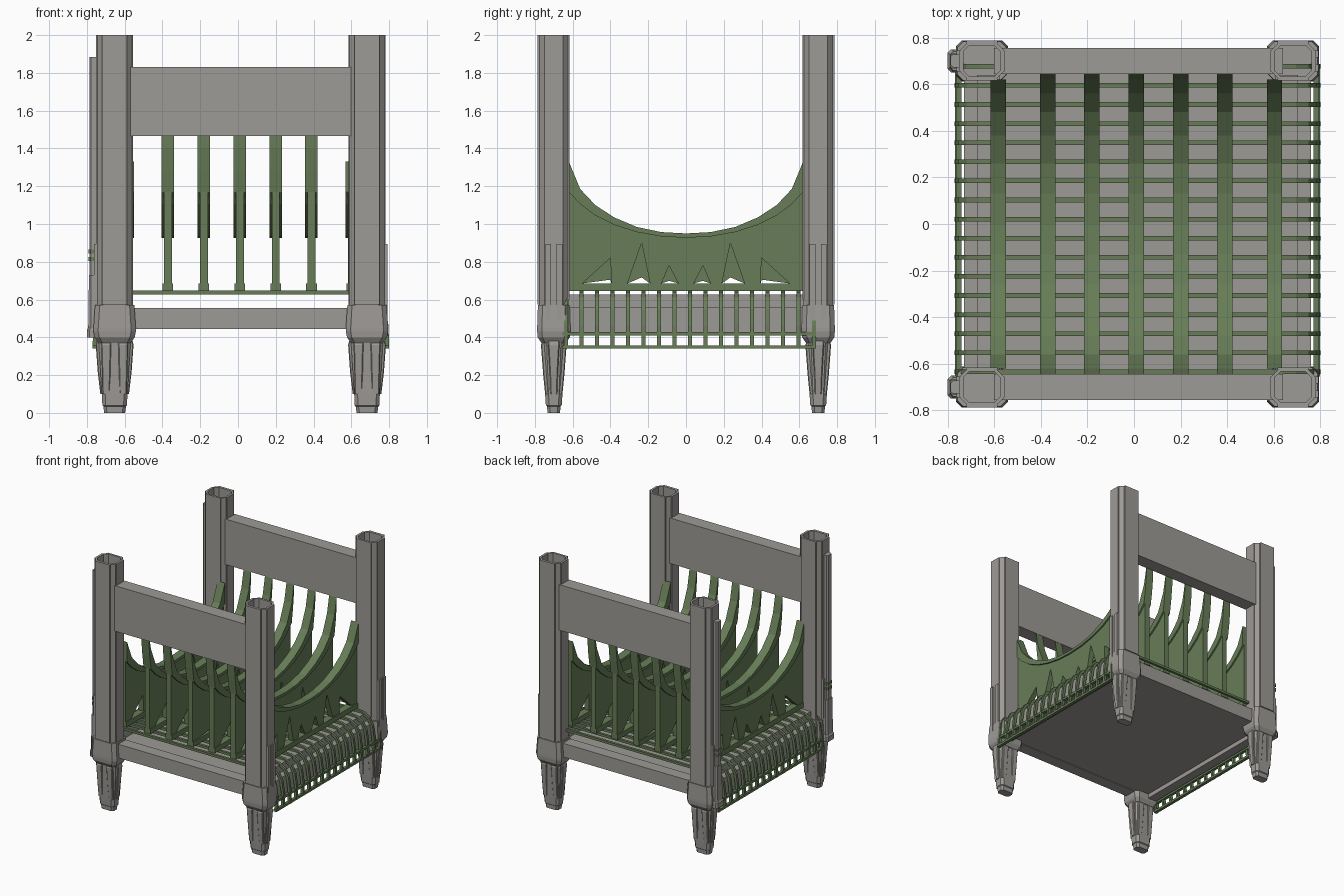
import bpy, bmesh

if "Cube" in bpy.data.objects:
    bpy.data.objects.remove(bpy.data.objects["Cube"])

CX = 0.015  # the frame sits slightly right of centre; the poles on the left balance it


def material(name, rgb):
    m = bpy.data.materials.new(name)
    m.diffuse_color = (*rgb, 1)
    m.use_nodes = True
    m.node_tree.nodes["Principled BSDF"].inputs["Base Color"].default_value = m.diffuse_color
    return m


GREY = material("weathered grey", (0.34, 0.325, 0.305))
GREEN = material("moss green", (0.135, 0.205, 0.095))


def finish(bm, name, mat):
    bmesh.ops.recalc_face_normals(bm, faces=bm.faces)
    me = bpy.data.meshes.new(name)
    bm.to_mesh(me)
    bm.free()
    me.materials.append(mat)
    ob = bpy.data.objects.new(name, me)
    bpy.context.collection.objects.link(ob)
    return ob


def box(name, x, y, z, mat):
    """Box from (min, max) pairs."""
    bm = bmesh.new()
    bmesh.ops.create_cube(bm, size=1)
    for v in bm.verts:
        v.co = [(a + b) / 2 + c * abs(b - a) for (a, b), c in zip((x, y, z), v.co)]
    return finish(bm, name, mat)


def extrude(name, pts, axis, lo, hi, mat):
    """Extrude a 2D outline along x (points are y,z) or y (points are x,z)."""
    bm = bmesh.new()

    def ring(t):
        return [bm.verts.new((t, a, b) if axis == 'x' else (a, t, b)) for a, b in pts]
    r0, r1 = ring(lo), ring(hi)
    bm.faces.new(r0)
    bm.faces.new(r1[::-1])
    n = len(pts)
    for i in range(n):
        bm.faces.new((r0[i], r0[(i + 1) % n], r1[(i + 1) % n], r1[i]))
    return finish(bm, name, mat)


def loft(name, cx, cy, sections, mat):
    """Stack of chamfered rectangles: (half x, half y, chamfer, z)."""
    bm = bmesh.new()
    rings = []
    for hx, hy, c, z in sections:
        pts = [(hx, hy - c), (hx - c, hy), (c - hx, hy), (-hx, hy - c),
               (-hx, c - hy), (c - hx, -hy), (hx - c, -hy), (hx, c - hy)]
        rings.append([bm.verts.new((cx + a, cy + b, z)) for a, b in pts])
    for a, b in zip(rings, rings[1:]):
        for i in range(8):
            j = (i + 1) % 8
            bm.faces.new((a[i], a[j], b[j], b[i]))
    bm.faces.new(rings[0])
    bm.faces.new(rings[-1])
    return finish(bm, name, mat)


def mirrored(half):
    """Close a half outline by mirroring it across the first axis."""
    return half + [(-a, b) for a, b in reversed(half) if a > 1e-6]


# Corner posts, feet and their trim
for sx in (-1, 1):
    for sy in (-1, 1):
        px, py = CX + sx * 0.668, sy * 0.7
        # hollow post, open at the top
        loft("post", px, py, [(.092, .078, .03, .42), (.092, .078, .03, 2.0),
                              (.08, .066, .026, 2.0), (.08, .066, .026, .56)], GREY)
        # raised panels on the front or back and inner faces
        box("post_panel", (px - .066, px + .066), (sy * .775, sy * .787), (.575, 2), GREY)
        box("post_inner_panel", (px - .066, px + .066), (sy * .617, sy * .625), (.6, 2), GREY)
        box("post_side_panel", (px + sx * .09, px + sx * .098),
            (py - .045, py + .045), (.54, 2), GREY)
        box("post_inner_side_panel", (px - sx * .09, px - sx * .098),
            (py - .045, py + .045), (.54, 2), GREY)
        # paired reinforcing strips on the outer side
        for dy in (-.03, .03):
            box("post_strip", (px + sx * .09, px + sx * .109),
                (py + dy - .015, py + dy + .015), (.42, .895), GREY)
        # collar and tapered foot
        loft("post_collar", px, py, [(.085, .065, .02, .37), (.106, .085, .025, .40),
                                     (.112, .088, .025, .43), (.112, .088, .025, .45),
                                     (.104, .084, .025, .57)], GREY)
        loft("foot", px, py, [(.055, .033, .015, 0), (.06, .036, .015, .035),
                              (.065, .042, .018, .04), (.068, .046, .018, .10),
                              (.085, .058, .02, .375)], GREY)
        # ridges down the foot
        for dx in (-.045, .045):
            loft("foot_ridge", px + dx, py, [(.02, .046, .005, .1), (.022, .056, .005, .2),
                                             (.026, .068, .005, .36), (.026, .06, .005, .38)], GREY)
        loft("foot_side_ridge", px, py, [(.076, .018, .005, .1), (.09, .022, .005, .22),
                                         (.1, .03, .005, .36), (.095, .03, .005, .38)], GREY)

# Front and back beams, upper and lower
for sy, side in ((-1, "front"), (1, "back")):
    box(side + "_top_beam", (-.60, .64), (sy * .645, sy * .755), (1.465, 1.83), GREY)
    box(side + "_lower_beam", (-.60, .64), (sy * .64, sy * .735), (.445, .555), GREY)

# Base slab and side rails
box("base_slab", (CX - .715, CX + .715), (-.66, .66), (.45, .55), GREY)
for sx in (-1, 1):
    box("side_rail", (CX + sx * .59, CX + sx * .69), (-.64, .64), (.54, .628), GREY)
    box("side_rail_skirt", (CX + sx * .67, CX + sx * .745), (-.64, .64), (.415, .56), GREY)

# Cross slats, bent down over both side rails
outer = [(.62, .647), (.68, .64), (.735, .61), (.768, .55), (.782, .46), (.785, .34)]
inner = [(.763, .34), (.76, .46), (.748, .54), (.72, .594), (.675, .619), (.62, .628)]
slat = [(a + CX, b) for a, b in mirrored(outer + inner)]
# the mirrored outline runs right end, deck underside, left end, deck top
for i in range(17):
    y = -.635 + i * .082
    extrude("cross_slat", slat, 'y', y - .01, y + .01, GREEN)

# Long rods tying the slat ends together
for sx in (-1, 1):
    for z, x in ((.349, .772), (.418, .768)):
        box("slat_rod", (CX + sx * (x - .012), CX + sx * (x + .012)),
            (-.655, .68), (z - .009, z + .009), GREEN)

# Curved ribs: runner, notched web and wide curved flange
under = [(.62, 1.17), (.56, 1.105), (.48, 1.045), (.38, .995), (.26, .957), (.13, .934), (0, .927)]
over = [(0, .95), (.13, .957), (.26, .984), (.38, 1.035), (.48, 1.10), (.56, 1.185), (.62, 1.33)]


def notches(s):
    """Bottom edge of the web with three triangular notches scaled in height."""
    b = .685
    pts = [(0, b)]
    for y0, ya, y1, h in ((.04, .09, .13, .095), (.19, .235, .31, .215), (.395, .4, .55, .135)):
        pts += [(y0, b), (ya, b + h * s), (y1, b)]
    return pts + [(.62, b)]


for i, x in enumerate((-.583, -.371, -.181, .01, .2, .389, .603)):
    end_rib = i in (0, 6)
    box("rib_runner", (x - .028, x + .028), (-.62, .62), (.645, .686), GREEN)
    web = notches(.15 if i == 3 else 1) + under
    extrude("rib_web", mirrored(web), 'x', x - .021, x + .021, GREEN)
    tip = [] if end_rib else [(.648, 1.47), (.648, 1.40), (.636, 1.28)]
    half = over + tip + under
    # build the flange from two halves that meet on the centre line
    bm_pts = over + tip + under[:-1]
    outline = ([(-a, b) for a, b in reversed(under[:-1])] +
               [(-a, b) for a, b in reversed(over[1:] + tip)] +
               bm_pts + [under[-1]])
    extrude("rib_flange", outline, 'x', x - .033, x + .033, GREEN)

# Poles, brackets and green ties on the left posts
for sy in (-1, 1):
    py = sy * .7
    loft("left_pole", -.765, py, [(.022, .028, .01, .41), (.022, .028, .01, 1.885)], GREY)
    loft("left_pole_bracket", -.765, py, [(.035, .05, .015, .40), (.035, .05, .015, .44),
                                          (.028, .045, .015, .45), (.024, .04, .012, .73)], GREY)
    for z in (.815, .855):
        loft("pole_tie", -.765, py, [(.026, .033, .01, z - .01), (.026, .033, .01, z + .01)], GREEN)
